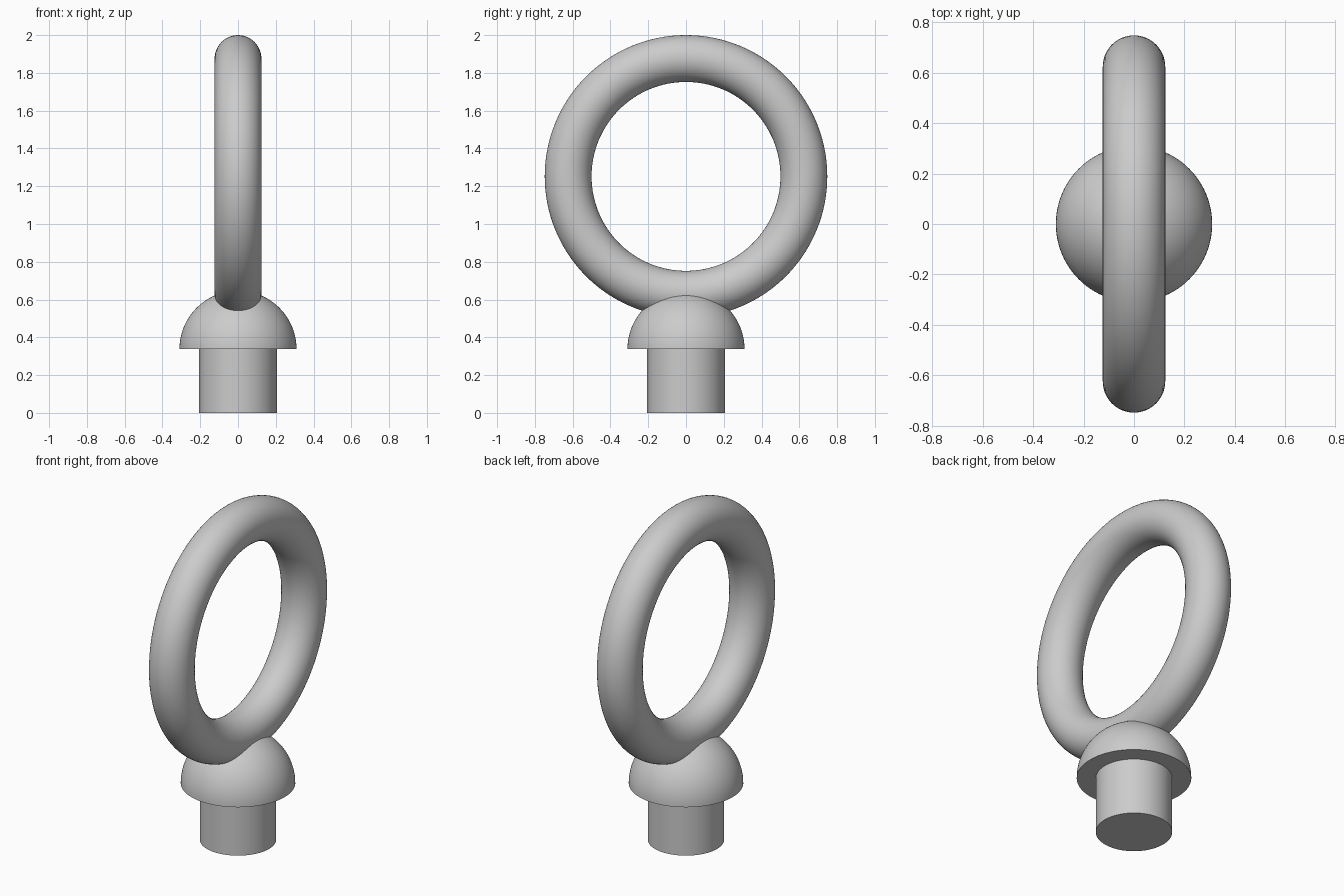
import bpy
import bmesh
import math
from mathutils import Matrix

if "Cube" in bpy.data.objects:
    bpy.data.objects.remove(bpy.data.objects["Cube"], do_unlink=True)

# Single plain steel colour
steel = bpy.data.materials.new("steel grey")
steel.use_nodes = True
colour = (0.6, 0.6, 0.6, 1)
steel.diffuse_color = colour
steel.node_tree.nodes["Principled BSDF"].inputs["Base Color"].default_value = colour

SHAFT_RADIUS = 0.207
SHOULDER_Z = 0.337
DOME_RADIUS = 0.31
RING_MAJOR = 0.624
RING_MINOR = 0.124
RING_Z = 2 - RING_MAJOR - RING_MINOR


def finish(obj, name):
    obj.name = name
    obj.data.name = name
    obj.data.materials.append(steel)
    bpy.ops.object.select_all(action="DESELECT")
    obj.select_set(True)
    bpy.context.view_layer.objects.active = obj
    bpy.ops.object.shade_smooth_by_angle(angle=math.radians(35))


# Cylindrical shaft
bpy.ops.mesh.primitive_cylinder_add(
    vertices=96, radius=SHAFT_RADIUS, depth=SHOULDER_Z, location=(0, 0, SHOULDER_Z / 2))
finish(bpy.context.object, "shaft")

# Half-sphere collar with a flat underside
bm = bmesh.new()
bmesh.ops.create_uvsphere(bm, u_segments=96, v_segments=48, radius=DOME_RADIUS)
cut = bmesh.ops.bisect_plane(
    bm, geom=bm.verts[:] + bm.edges[:] + bm.faces[:], dist=1e-5,
    plane_co=(0, 0, 0), plane_no=(0, 0, -1), clear_outer=True)
bmesh.ops.holes_fill(bm, edges=[e for e in bm.edges if e.is_boundary], sides=0)
bmesh.ops.recalc_face_normals(bm, faces=bm.faces[:])
bmesh.ops.transform(bm, matrix=Matrix.Translation((0, 0, SHOULDER_Z)), verts=bm.verts[:])
mesh = bpy.data.meshes.new("domed_collar")
bm.to_mesh(mesh)
bm.free()
collar = bpy.data.objects.new("domed_collar", mesh)
bpy.context.collection.objects.link(collar)
finish(collar, "domed_collar")

# Upright lifting ring
bpy.ops.mesh.primitive_torus_add(
    major_segments=128, minor_segments=48, major_radius=RING_MAJOR,
    minor_radius=RING_MINOR, location=(0, 0, RING_Z), rotation=(0, math.pi / 2, 0))
finish(bpy.context.object, "ring")
